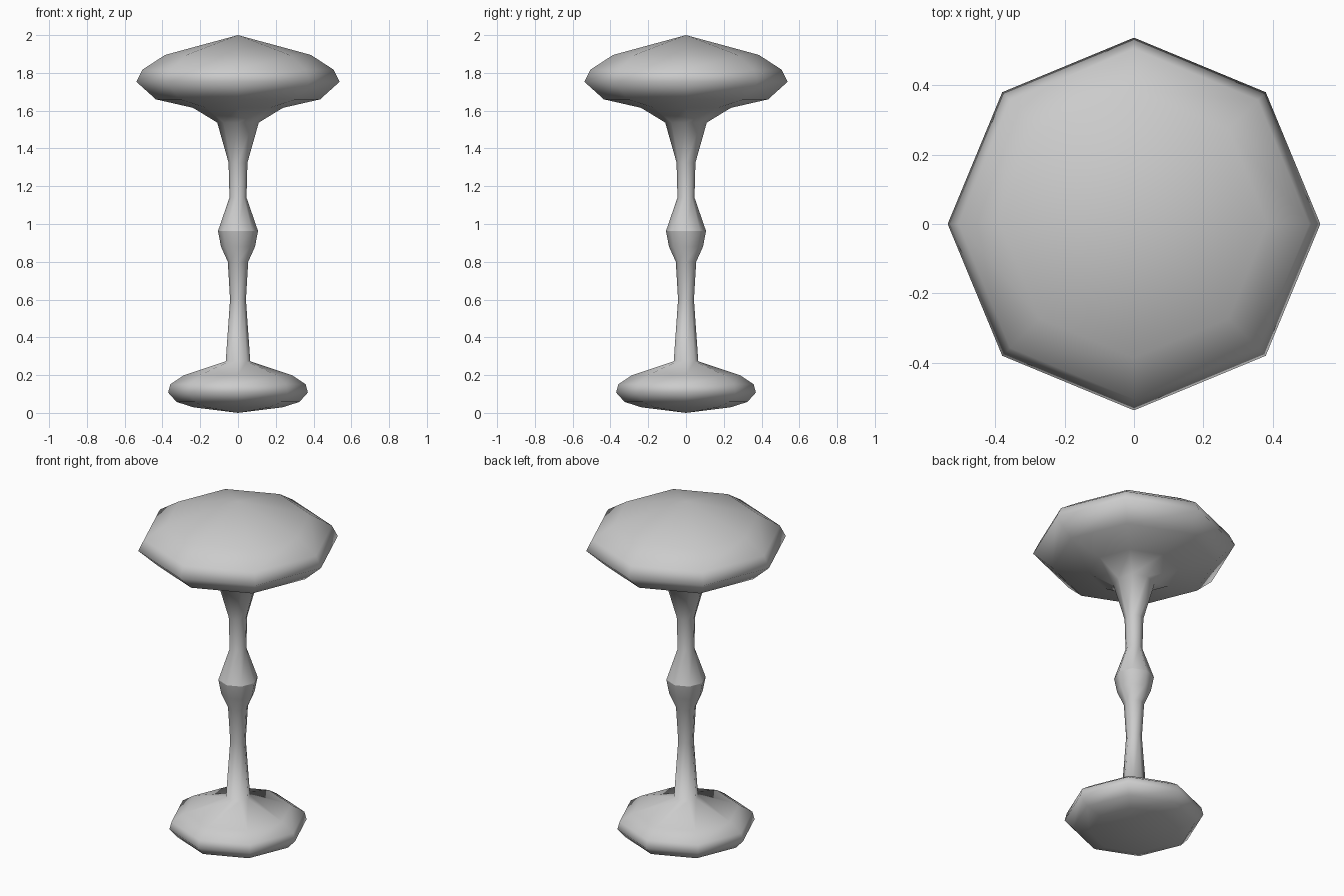
import bpy, bmesh, math

if "Cube" in bpy.data.objects:
    bpy.data.objects.remove(bpy.data.objects["Cube"])

SIDES = 8
mat = bpy.data.materials.new("plain grey")
mat.diffuse_color = (0.6, 0.6, 0.6, 1)
mat.use_nodes = True
mat.node_tree.nodes["Principled BSDF"].inputs["Base Color"].default_value = mat.diffuse_color


def lathe(name, profile):
    """Turn a (radius, height) profile, listed bottom to top, into an 8-sided part."""
    bm = bmesh.new()
    rings = []
    for r, z in profile:
        if r == 0:
            rings.append([bm.verts.new((0, 0, z))] * SIDES)
        else:
            rings.append([bm.verts.new((r * math.cos(2 * math.pi * i / SIDES),
                                        r * math.sin(2 * math.pi * i / SIDES), z))
                          for i in range(SIDES)])
    for low, high in zip(rings, rings[1:]):
        for i in range(SIDES):
            j = (i + 1) % SIDES
            corners = dict.fromkeys((low[i], low[j], high[j], high[i]))
            bm.faces.new(list(corners)).smooth = True
    mesh = bpy.data.meshes.new(name)
    bm.to_mesh(mesh)
    bm.free()
    mesh.materials.append(mat)
    obj = bpy.data.objects.new(name, mesh)
    bpy.context.collection.objects.link(obj)
    return obj


# Foot and lower stem, up to the crisp seam at the middle knob
lathe("foot_and_lower_stem", [
    (0, 0), (0.238, 0.03), (0.325, 0.058), (0.37, 0.108), (0.358, 0.152),
    (0.285, 0.2), (0.065, 0.273), (0.042, 0.6), (0.054, 0.8), (0.09, 0.88),
    (0.106, 0.963)])

# Upper stem flaring into the domed top
lathe("upper_stem_and_top", [
    (0.106, 0.963), (0.045, 1.14), (0.05, 1.325), (0.11, 1.537), (0.238, 1.615),
    (0.435, 1.66), (0.538, 1.753), (0.506, 1.817), (0.386, 1.895), (0, 2)])
